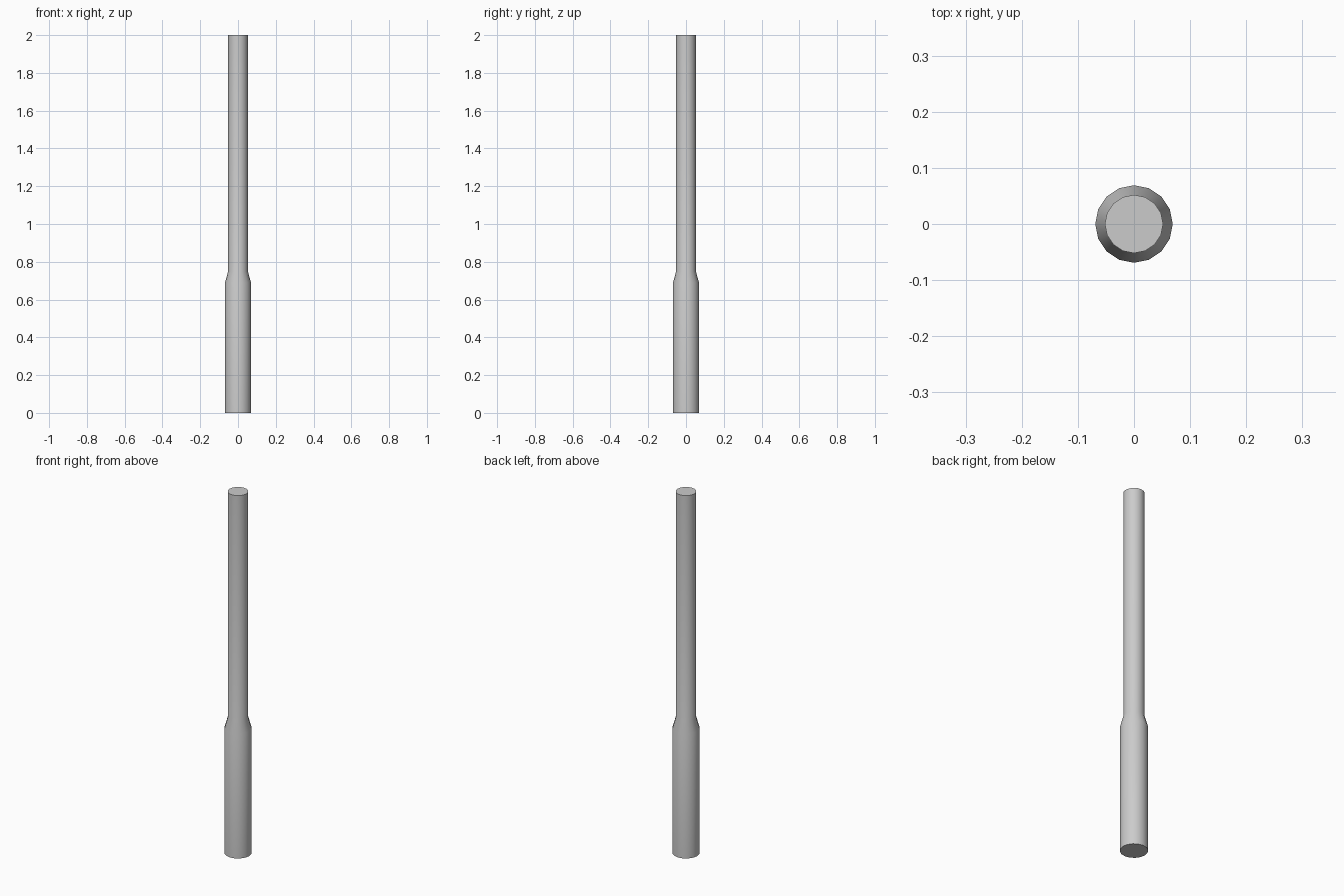
import bpy, bmesh, math

if "Cube" in bpy.data.objects:
    bpy.data.objects.remove(bpy.data.objects["Cube"])

SIDES = 16
# (radius, height) profile: thick base, short taper, slim upper tube
PROFILE = [(0.069, 0.0), (0.069, 0.69), (0.052, 0.75), (0.052, 2.0)]


def lathe(name, profile):
    bm = bmesh.new()
    rings = []
    for r, z in profile:
        rings.append([bm.verts.new((r * math.cos(2 * math.pi * i / SIDES),
                                    r * math.sin(2 * math.pi * i / SIDES), z))
                      for i in range(SIDES)])
    for low, high in zip(rings, rings[1:]):
        for i in range(SIDES):
            j = (i + 1) % SIDES
            bm.faces.new((low[i], low[j], high[j], high[i]))
    # end caps
    bm.faces.new(rings[0][::-1])
    bm.faces.new(rings[-1])
    mesh = bpy.data.meshes.new(name)
    bm.to_mesh(mesh)
    bm.free()
    obj = bpy.data.objects.new(name, mesh)
    bpy.context.collection.objects.link(obj)
    return obj


# stepped pole, smooth sides with sharp end rims
pole = lathe("stepped_pole", PROFILE)
bpy.context.view_layer.objects.active = pole
pole.select_set(True)
bpy.ops.object.shade_smooth_by_angle(angle=math.radians(40))
